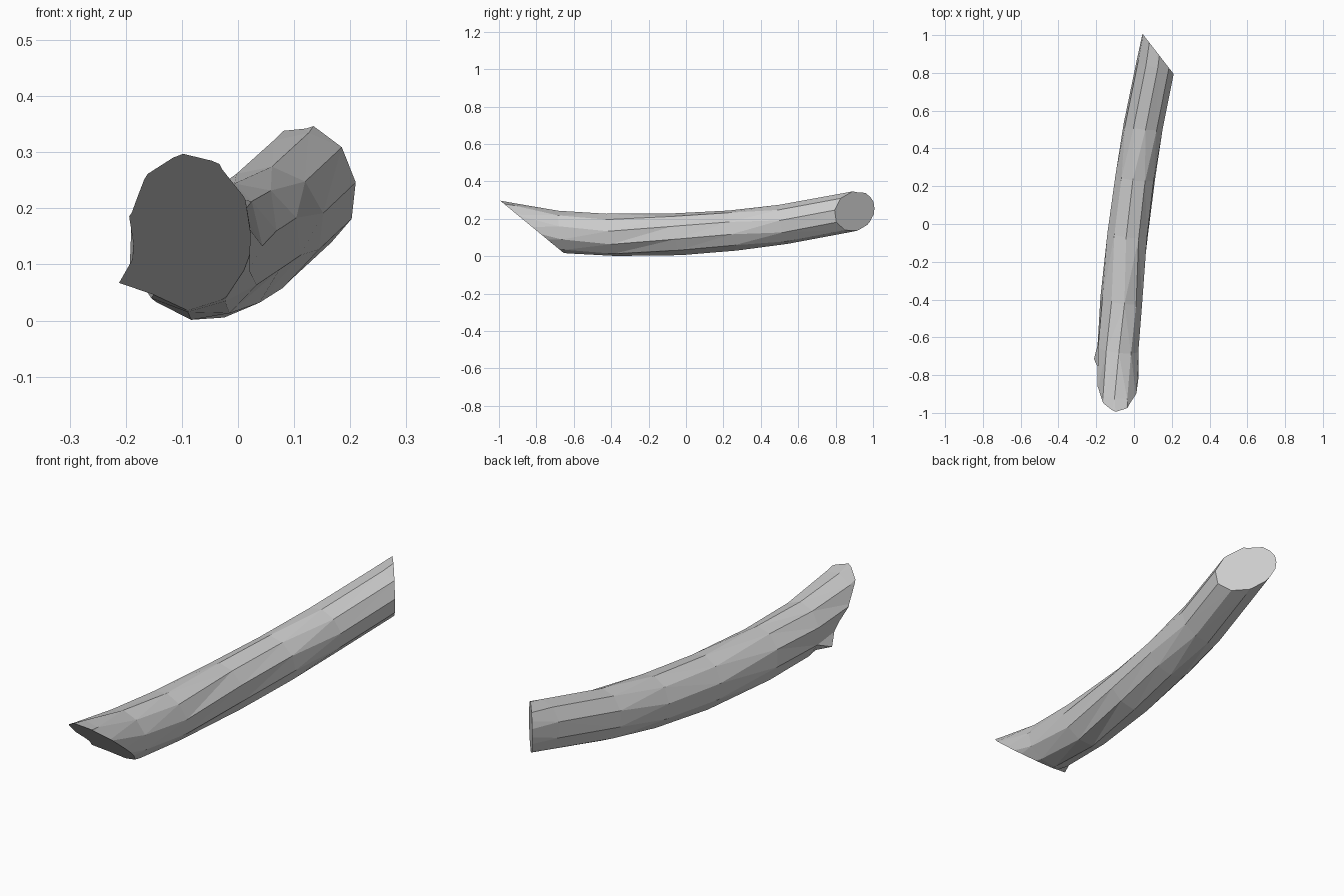
import bpy, bmesh, math
from mathutils import Vector

old = bpy.data.objects.get("Cube")
if old:
    bpy.data.objects.remove(old)

grey = bpy.data.materials.new("pale grey")
grey.use_nodes = True
colour = (0.6, 0.6, 0.6, 1)
grey.diffuse_color = colour
grey.node_tree.nodes["Principled BSDF"].inputs["Base Color"].default_value = colour

# Bowed centre line, longer than the log: y, x, z, half width, half height
SIDES = 10
STATIONS = [
    (-1.15, -0.085, 0.215, 0.11, 0.115),
    (-0.9, -0.086, 0.17, 0.11, 0.115),
    (-0.66, -0.085, 0.129, 0.112, 0.114),
    (-0.4, -0.067, 0.114, 0.112, 0.114),
    (-0.05, -0.033, 0.117, 0.11, 0.112),
    (0.25, 0.007, 0.137, 0.107, 0.108),
    (0.52, 0.049, 0.17, 0.105, 0.105),
    (0.85, 0.116, 0.231, 0.104, 0.104),
    (1.15, 0.18, 0.29, 0.104, 0.103),
]

bm = bmesh.new()
rings = []
for i, (y, x, z, w, h) in enumerate(STATIONS):
    twist = math.radians(9) * math.sin(i * 1.7)
    ring = []
    for k in range(SIDES):
        a = math.tau * k / SIDES + math.radians(18) + twist
        lean = -0.2 * h * math.sin(a) - 0.12 * w * math.cos(a)
        ring.append(bm.verts.new((x + w * math.cos(a), y + lean, z + h * math.sin(a))))
    rings.append(ring)

# Faceted bark
for r, s in zip(rings, rings[1:]):
    for k in range(SIDES):
        n = (k + 1) % SIDES
        bm.faces.new((r[k], r[n], s[n], s[k]))
bmesh.ops.triangulate(bm, faces=bm.faces[:])

# Slanted cuts: under the front end and across the back end
CUTS = [
    (Vector((0, -0.66, 0.022)), Vector((0, -0.28, -0.34))),
    (Vector((0.128, 0.9, 0.24)), Vector((0.2, 0.155, 0))),
]
for point, normal in CUTS:
    cut = bmesh.ops.bisect_plane(
        bm, geom=bm.verts[:] + bm.edges[:] + bm.faces[:],
        plane_co=point, plane_no=normal, clear_outer=True)
    rim = [e for e in cut["geom_cut"] if isinstance(e, bmesh.types.BMEdge)]
    bmesh.ops.holes_fill(bm, edges=rim, sides=0)

# Small splinter at the lower front rim
splinter = Vector((-0.212, -0.715, 0.067))
min(bm.verts, key=lambda v: (v.co - splinter).length).co = splinter

bmesh.ops.triangulate(bm, faces=[f for f in bm.faces if len(f.verts) > 4])
bmesh.ops.recalc_face_normals(bm, faces=bm.faces[:])

mesh = bpy.data.meshes.new("log")
bm.to_mesh(mesh)
bm.free()
mesh.materials.append(grey)
bpy.context.collection.objects.link(bpy.data.objects.new("log", mesh))
